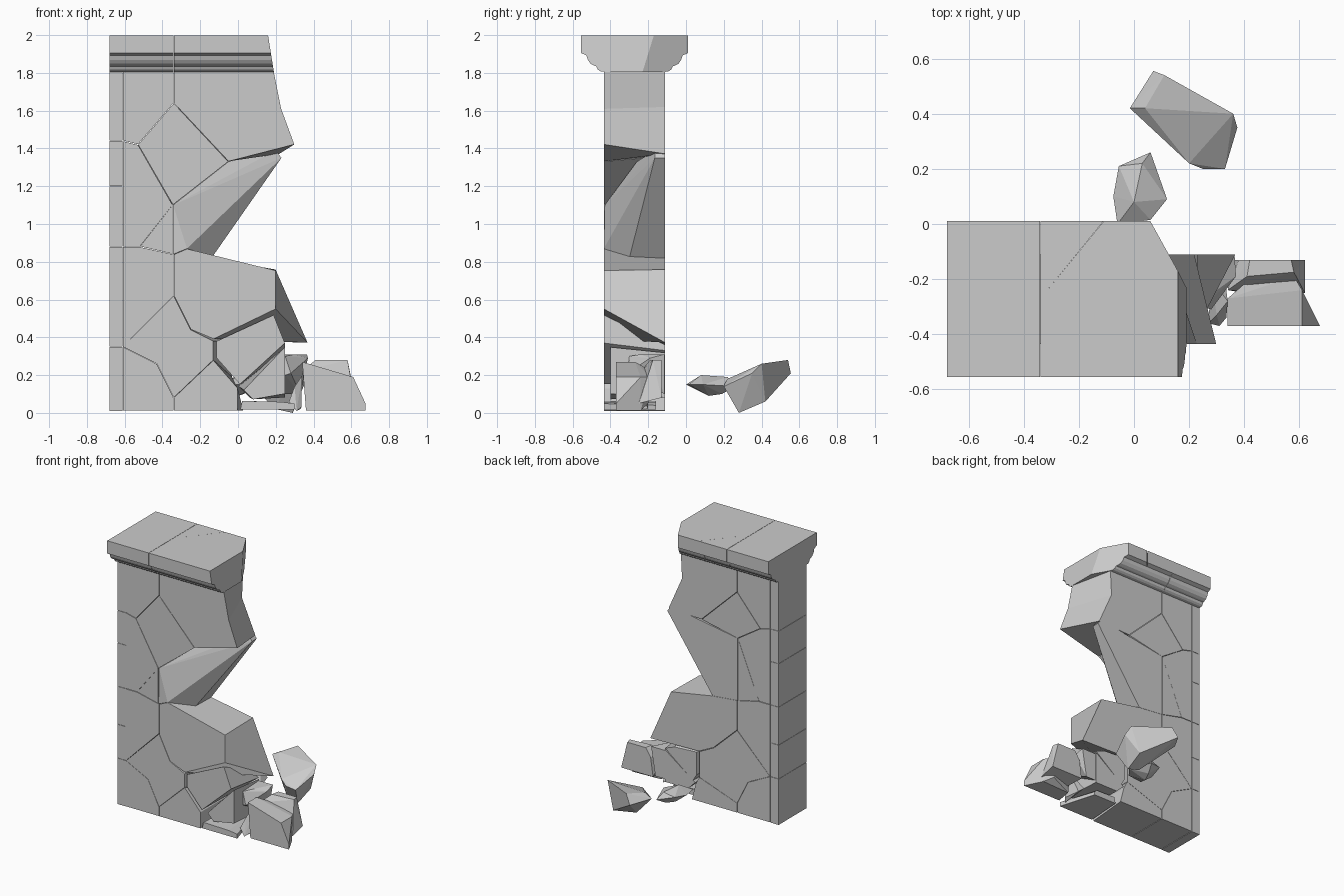
import bpy, bmesh
from mathutils import Vector

FRONT, BACK = -0.435, -0.11


def finish(bm, name, gap=0.0):
    """Pull the piece in a little towards its centre (hairline crack) and store it."""
    bmesh.ops.recalc_face_normals(bm, faces=bm.faces[:])
    if gap:
        for axis in range(3):
            lo = min(v.co[axis] for v in bm.verts)
            hi = max(v.co[axis] for v in bm.verts)
            if axis == 1:
                continue
            k = 1 - 2 * gap / (hi - lo)
            for v in bm.verts:
                v.co[axis] = (lo + hi) / 2 + (v.co[axis] - (lo + hi) / 2) * k
    me = bpy.data.meshes.new(name)
    bm.to_mesh(me)
    bm.free()
    ob = bpy.data.objects.new(name, me)
    bpy.context.collection.objects.link(ob)
    return ob


def slab(name, front, back=None, y0=FRONT, y1=BACK, gap=0.002):
    """Stone with a front outline and a (possibly different) back outline, in x/z."""
    bm = bmesh.new()
    a = [bm.verts.new((x, y0, z)) for x, z in front]
    b = [bm.verts.new((x, y1, z)) for x, z in (back or front)]
    bm.faces.new(a)
    bm.faces.new(b[::-1])
    n = len(a)
    for i in range(n):
        j = (i + 1) % n
        bm.faces.new((a[i], b[i], b[j], a[j]))
    return finish(bm, name, gap)


def hull(name, pts):
    """Convex broken stone around a few corner points."""
    bm = bmesh.new()
    for p in pts:
        bm.verts.new(p)
    r = bmesh.ops.convex_hull(bm, input=bm.verts[:])
    junk = {g for g in r["geom_interior"] + r["geom_unused"] if isinstance(g, bmesh.types.BMVert)}
    bmesh.ops.delete(bm, geom=list(junk), context='VERTS')
    bmesh.ops.dissolve_limit(bm, angle_limit=0.03, verts=bm.verts[:], edges=bm.edges[:])
    return finish(bm, name)


# Left end column, cracked into courses
levels = [0.01, 0.35, 0.6, 0.88, 1.2, 1.44, 1.81]
for i, (lo, hi) in enumerate(zip(levels, levels[1:])):
    slab(f"end_stone_{i}", [(-.68, lo), (-.61, lo), (-.61, hi), (-.68, hi)], gap=0.001)

# Lower wall stones
slab("base_left", [(-.61, .01), (-.34, .01), (-.34, .08), (-.43, .26), (-.61, .35)])
slab("lower_mid", [(-.61, .35), (-.43, .26), (-.34, .08), (-.13, .28), (-.13, .38), (-.25, .44), (-.34, .62)],
     [(-.61, .35), (-.43, .26), (-.34, .08), (-.03, .19), (-.03, .38), (-.15, .44), (-.34, .62)])
slab("base_right", [(-.34, .01), (0, .01), (0, .13), (-.13, .28), (-.34, .08)],
     [(-.34, .01), (.03, .01), (0, .13), (-.03, .19), (-.34, .08)])
slab("lower_left", [(-.61, .35), (-.34, .62), (-.34, .84), (-.52, .88), (-.61, .88)])
slab("ledge_stone", [(-.34, .62), (-.25, .44), (-.13, .39), (.2, .55), (.2, .755), (-.27, .87), (-.34, .84)],
     [(-.34, .62), (-.15, .44), (-.03, .38), (.37, .37), (.2, .76), (-.14, .82), (-.34, .84)])

# Middle and upper wall stones
slab("middle_left", [(-.61, .88), (-.52, .88), (-.345, 1.1), (-.53, 1.42), (-.61, 1.44)],
     [(-.61, .88), (-.52, .88), (-.345, 1.3), (-.53, 1.42), (-.61, 1.44)])
slab("middle_wedge", [(-.52, .88), (-.345, .84), (-.345, 1.1)], [(-.52, .88), (-.345, .84), (-.345, 1.3)])
hull("recessed_stone", [
    (-.343, -.43, 1.1), (-.3, -.37, 1.13), (-.05, -.26, 1.33), (.2, -.165, 1.39), (.23, -.165, 1.35),
    (.23, BACK, 1.35), (.2, BACK, 1.39), (-.14, -.33, .94), (-.14, BACK, .94), (-.14, -.3, .82),
    (-.14, BACK, .82), (-.27, FRONT, .87), (-.343, FRONT, .84), (-.343, BACK, .84), (-.343, BACK, 1.3)])
slab("upper_mid", [(-.53, 1.42), (-.345, 1.1), (-.05, 1.33), (-.34, 1.64)],
     [(-.53, 1.42), (-.345, 1.3), (-.05, 1.36), (-.34, 1.64)])
slab("upper_right", [(-.05, 1.33), (.3, 1.42), (.23, 1.61), (.19, 1.81), (-.34, 1.81), (-.34, 1.64)],
     [(-.05, 1.36), (.22, 1.37), (.11, 1.62), (.12, 1.81), (-.34, 1.81), (-.34, 1.64)])
slab("upper_left", [(-.61, 1.44), (-.53, 1.42), (-.34, 1.64), (-.34, 1.81), (-.61, 1.81)])

# Moulded cornice: mirrored profile extruded along x, then cut by fracture planes
half = [(.01, 2), (.01, 1.905), (-.018, 1.892), (-.026, 1.868), (-.04, 1.848), (-.058, 1.838),
        (-.07, 1.834), (-.077, 1.818), (-.09, 1.808), (-.11, 1.805)]
profile = half + [(-.545 - y, z) for y, z in reversed(half)]


def cornice(name, cuts):
    bm = bmesh.new()
    a = [bm.verts.new((-.68, y, z)) for y, z in profile]
    b = [bm.verts.new((.4, y, z)) for y, z in profile]
    bm.faces.new(a)
    bm.faces.new(b[::-1])
    for i in range(len(a)):
        j = (i + 1) % len(a)
        bm.faces.new((a[i], a[j], b[j], b[i]))
    for co, no in cuts:  # the side the normal points to is removed
        r = bmesh.ops.bisect_plane(bm, geom=bm.verts[:] + bm.edges[:] + bm.faces[:],
                                   plane_co=co, plane_no=no, clear_outer=True)
        edges = [e for e in r["geom_cut"] if isinstance(e, bmesh.types.BMEdge)]
        if edges:
            bmesh.ops.contextual_create(bm, geom=edges)
    return finish(bm, name, 0.001)


end_front = ((.16, 0, 2), Vector((.19, 0, .03)))
end_back = ((.16, -.17, 2), Vector((.1026, .057, -.0013)))
split = (-.34, -.27, 2)
diag = Vector((.28, -.23, 0))
cornice("cornice_left", [(split, Vector((1, 0, 0)))])
cornice("cornice_middle", [(split, Vector((-1, 0, 0))), (split, diag)])
cornice("cornice_right", [(split, Vector((-1, 0, 0))), (split, -diag), end_front, end_back])

# Loosened stones at the foot of the break
slab("loose_upper", [(-.115, .29), (.01, .15), (.25, .37), (.19, .52), (-.115, .38)],
     [(-.01, .2), (.02, .15), (.25, .33), (.17, .36), (-.01, .37)])
slab("loose_lower", [(.03, .12), (.08, .07), (.25, .1), (.25, .35)],
     [(0, .14), (.06, .08), (.25, .08), (.25, .32)], y0=-.4)
slab("foot_stone", [(.01, .015), (.3, .015), (.3, .05), (.23, .06), (.02, .065)],
     [(.03, .015), (.22, .015), (.22, .04), (.2, .06), (.04, .065)], y1=-.16)
hull("side_stone", [(.25, -.3, .2), (.28, -.31, .21), (.25, -.3, .3), (.3, -.24, .31), (.25, -.115, .31),
                    (.365, -.115, .31), (.37, -.19, .29), (.33, -.115, .1), (.25, -.115, .1)])
hull("side_chip", [(.27, -.36, .06), (.31, -.37, .01), (.335, -.34, .03), (.34, -.28, .2), (.3, -.33, .14),
                   (.33, -.2, .02), (.28, -.2, .06)])

# Fallen rubble in front and behind
hull("rubble_front", [(.36, -.37, .012), (.675, -.37, .012), (.675, -.37, .05), (.61, -.37, .19),
                      (.34, -.37, .27), (.34, -.27, .27), (.42, -.2, .23), (.47, -.18, .21), (.58, -.19, .19),
                      (.61, -.24, .19), (.61, -.24, .012), (.38, -.25, .012), (.55, -.2, .05)])
hull("rubble_side", [(.42, -.13, .28), (.57, -.13, .28), (.58, -.175, .28), (.41, -.19, .28), (.62, -.13, .08),
                     (.62, -.25, .05), (.36, -.13, .08), (.34, -.24, .22), (.38, -.13, .22), (.4, -.25, .05)])
hull("rubble_small", [(-.075, .1, .15), (-.055, .21, .17), (.06, .26, .14), (.12, .09, .15), (.06, .015, .15),
                      (-.06, .0, .15), (0, .08, .2), (.03, .22, .19), (0, .12, .09), (.03, .19, .1)])
hull("rubble_large", [(-.015, .42, .23), (.07, .555, .21), (.11, .54, .28), (.04, .42, .26), (.36, .4, .26),
                      (.375, .35, .21), (.33, .2, .14), (.25, .2, .15), (.2, .22, .18), (.29, .28, 0),
                      (.3, .42, .06), (.2, .29, .02)])
